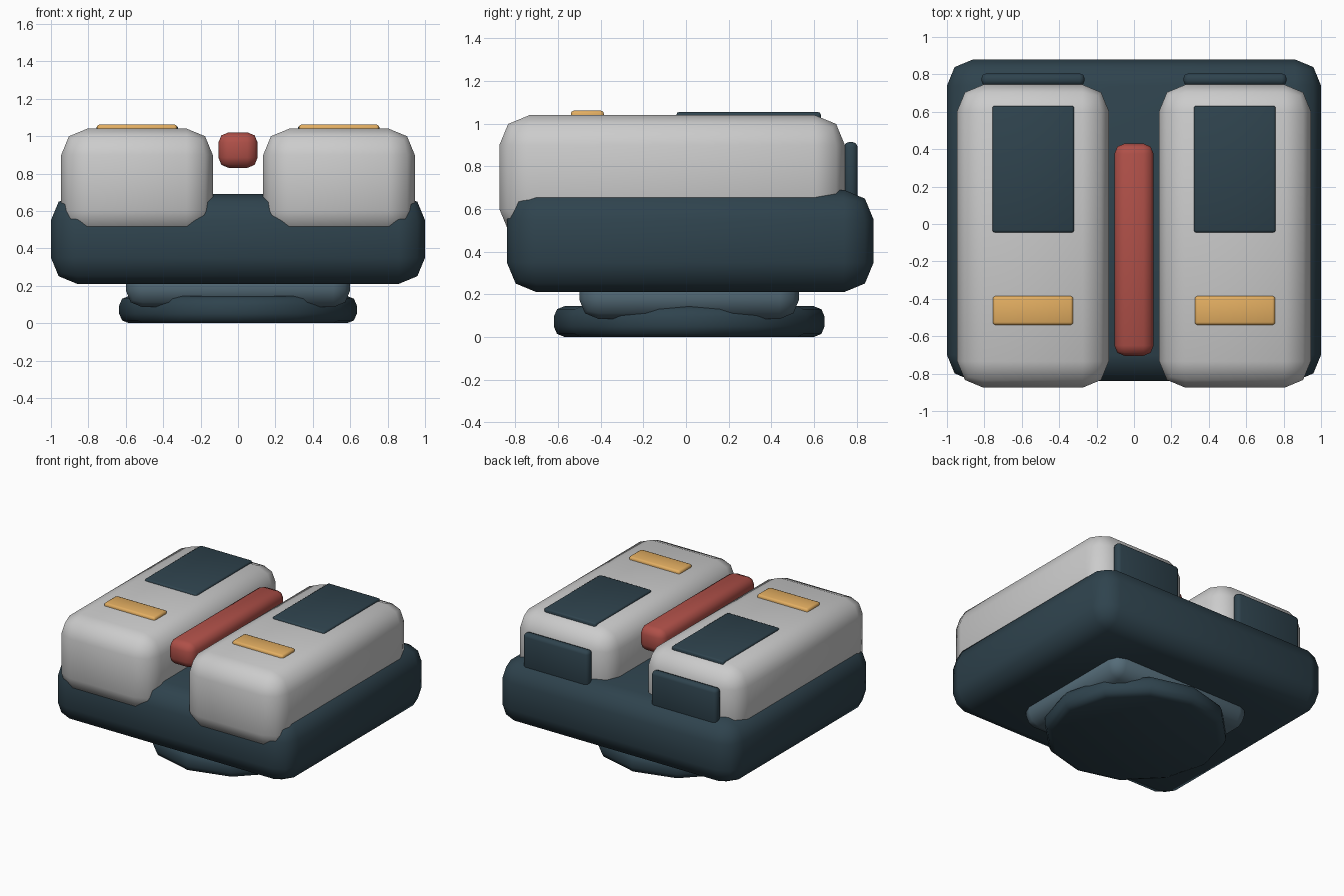
import bpy
import math

if "Cube" in bpy.data.objects:
    bpy.data.objects.remove(bpy.data.objects["Cube"])


def material(name, rgb):
    m = bpy.data.materials.new(name)
    m.diffuse_color = (*rgb, 1)
    m.use_nodes = True
    m.node_tree.nodes["Principled BSDF"].inputs["Base Color"].default_value = m.diffuse_color
    return m


DARK = material("dark_slate", (0.028, 0.056, 0.075))
STEEL = material("steel_blue", (0.09, 0.15, 0.19))
PALE = material("pale_grey", (0.62, 0.63, 0.60))
RED = material("red", (0.43, 0.08, 0.065))
AMBER = material("amber", (0.76, 0.42, 0.12))


def finish(ob, name, mat, bevel, segments=2):
    ob.name = name
    ob.data.materials.append(mat)
    mod = ob.modifiers.new("rounded_edges", 'BEVEL')
    mod.width = bevel
    mod.segments = segments
    mod.limit_method = 'ANGLE'
    mod.angle_limit = math.radians(40)
    bpy.ops.object.modifier_apply(modifier=mod.name)
    bpy.ops.object.shade_smooth_by_angle(angle=math.radians(50))
    return ob


def box(name, x, y, z, mat, bevel, segments=2):
    """Rounded box from (min, max) ranges on each axis."""
    bpy.ops.mesh.primitive_cube_add(
        size=1, location=[(a + b) / 2 for a, b in (x, y, z)])
    ob = bpy.context.object
    ob.scale = [b - a for a, b in (x, y, z)]
    bpy.ops.object.transform_apply(location=False, rotation=False, scale=True)
    return finish(ob, name, mat, bevel, segments)


# Foot disc
bpy.ops.mesh.primitive_cylinder_add(vertices=12, radius=0.635, depth=0.145,
                                    location=(0, 0.015, 0.0725))
finish(bpy.context.object, "foot_disc", DARK, 0.05)

# Neck and main body
box("neck", (-0.6, 0.6), (-0.5, 0.53), (0.085, 0.32), STEEL, 0.09)
box("body", (-1, 1), (-0.84, 0.88), (0.21, 0.69), DARK, 0.14)

# Twin pods with their top panels, lights and rear plates
for side, s in (("left", -1), ("right", 1)):
    def span(a, b):
        return tuple(sorted((s * a, s * b)))

    box(side + "_pod", span(0.135, 0.945), (-0.875, 0.745), (0.46, 1.04), PALE, 0.14)
    box(side + "_top_panel", span(0.32, 0.757), (-0.045, 0.632), (1.0, 1.055), DARK, 0.012)
    box(side + "_light", span(0.325, 0.755), (-0.54, -0.385), (1.0, 1.062), AMBER, 0.015)
    box(side + "_rear_plate", span(0.265, 0.815), (0.74, 0.805), (0.62, 0.915), DARK, 0.025)

# Floating bar between the pods
box("centre_bar", (-0.105, 0.105), (-0.705, 0.43), (0.83, 1.02), RED, 0.055)
